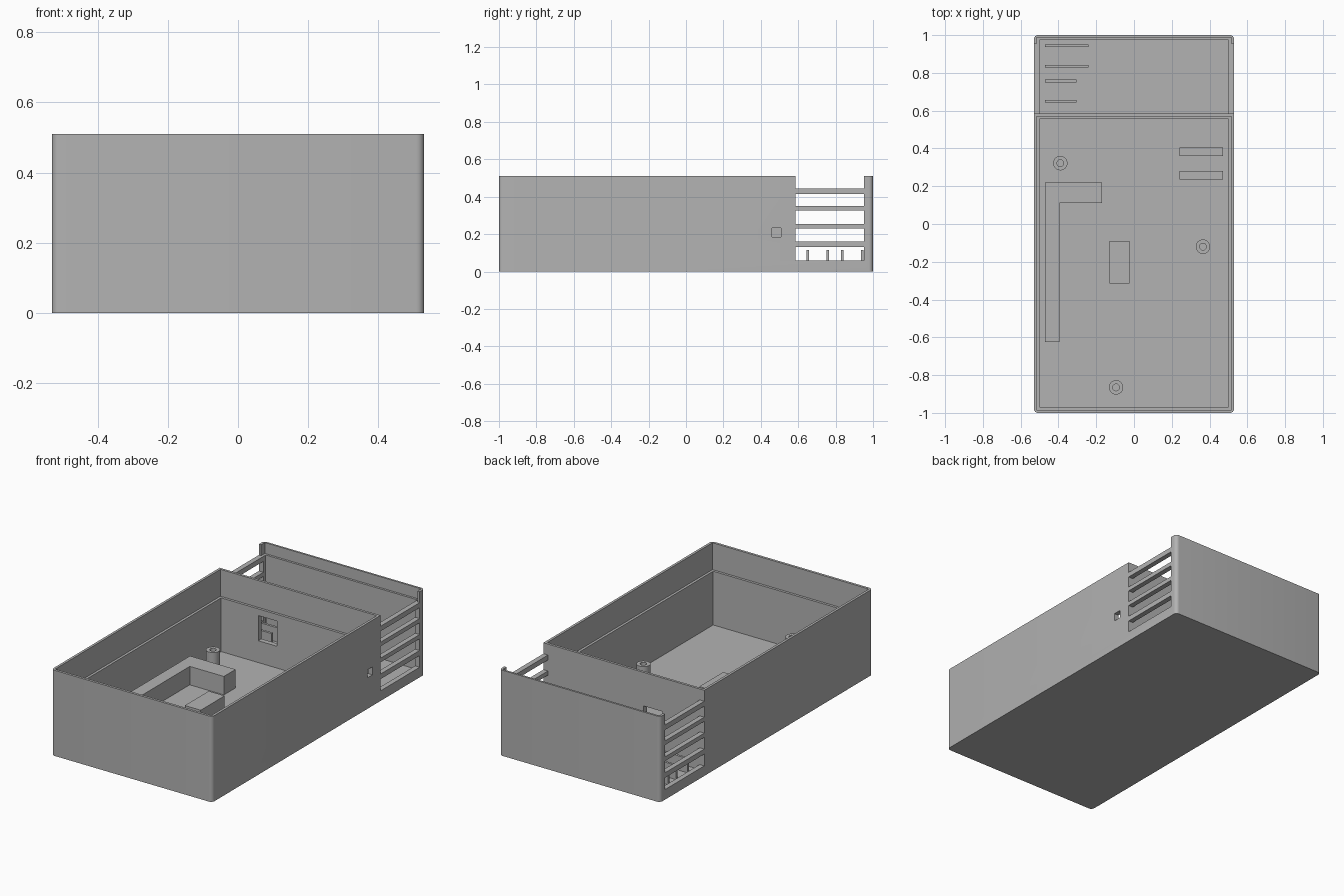
import bpy
import bmesh
from mathutils import Matrix

cube = bpy.data.objects.get("Cube")
if cube:
    bpy.data.objects.remove(cube, do_unlink=True)

gray = bpy.data.materials.new("plain_gray")
gray.use_nodes = True
GRAY = (0.45, 0.45, 0.45, 1)
gray.diffuse_color = GRAY
gray.node_tree.nodes["Principled BSDF"].inputs["Base Color"].default_value = GRAY


def finish(name, bm):
    mesh = bpy.data.meshes.new(name)
    bm.to_mesh(mesh)
    bm.free()
    mesh.materials.append(gray)
    obj = bpy.data.objects.new(name, mesh)
    bpy.context.collection.objects.link(obj)
    return obj


def box(name, x, y, z, corner=0):
    """Box from (min, max) ranges, with optional rounded upright edges."""
    bm = bmesh.new()
    bmesh.ops.create_cube(bm, size=1)
    for v in bm.verts:
        v.co = [r[0] if c < 0 else r[1] for c, r in zip(v.co, (x, y, z))]
    if corner:
        upright = [e for e in bm.edges
                   if abs(e.verts[0].co.z - e.verts[1].co.z) > 0.01]
        bmesh.ops.bevel(bm, geom=upright, offset=corner, segments=6,
                        profile=0.5, affect='EDGES')
    return finish(name, bm)


def cylinder(name, x, y, radius, z):
    bm = bmesh.new()
    bmesh.ops.create_cone(bm, cap_ends=True, segments=32, radius1=radius,
                          radius2=radius, depth=z[1] - z[0],
                          matrix=Matrix.Translation((x, y, sum(z) / 2)))
    return finish(name, bm)


def cut(target, cutter):
    cutter.hide_render = True
    mod = target.modifiers.new("cut", 'BOOLEAN')
    mod.operation = 'DIFFERENCE'
    mod.solver = 'EXACT'
    mod.object = cutter
    bpy.context.view_layer.objects.active = target
    bpy.ops.object.modifier_apply(modifier=mod.name)
    bpy.data.objects.remove(cutter, do_unlink=True)


def smooth(obj):
    bpy.ops.object.select_all(action='DESELECT')
    obj.select_set(True)
    bpy.context.view_layer.objects.active = obj
    bpy.ops.object.shade_smooth_by_angle(angle=0.6)


W, H, FLOOR, OPEN = 0.53, 0.51, 0.03, 0.6
IN, LIP = W - 0.03, W - 0.015          # inner half widths below and at the rim
WALL_FRONT, WALL_BACK = 0.555, 0.585   # partition between the two bays

# Case: tray with two bays, each with a stepped rim
case = box("case", (-W, W), (-1, 1), (0, H), corner=0.022)
cut(case, box("main_bay", (-IN, IN), (-0.97, WALL_FRONT), (FLOOR, OPEN)))
cut(case, box("main_rim", (-LIP, LIP), (-0.985, WALL_FRONT + 0.015), (0.35, OPEN)))
cut(case, box("rear_bay", (-IN, IN), (WALL_BACK, 0.975), (FLOOR, OPEN)))
cut(case, box("rear_rim", (-LIP, LIP), (WALL_BACK, 0.988), (0.445, OPEN)))

# Vent slots through both sides of the rear bay, the top one open
for z in ((0.06, 0.13), (0.16, 0.23), (0.255, 0.325), (0.35, 0.415), (0.445, OPEN)):
    cut(case, box("vent", (-OPEN, OPEN), (WALL_BACK, 0.953), z))

# Cable window in the partition and small port in the left wall
cut(case, box("window", (-0.255, -0.13), (0.5, 0.65), (0.16, 0.31)))
cut(case, box("port", (0.45, OPEN), (0.46, 0.508), (0.185, 0.232)))
smooth(case)

# Thin ribs on the rear floor
for y, end in ((0.65, -0.305), (0.757, -0.305), (0.835, -0.24), (0.943, -0.24)):
    box("rear_rib", (-0.47, end), (y - 0.007, y + 0.007), (FLOOR, 0.115))

# L-shaped ledge and rectangular pad in the main bay
box("ledge_long", (-0.47, -0.395), (-0.625, 0.11), (FLOOR, 0.14))
box("ledge_short", (-0.47, -0.17), (0.11, 0.22), (FLOOR, 0.14))
box("pad", (-0.13, -0.025), (-0.315, -0.09), (FLOOR, 0.14))

# Pair of support bars beside the port
for y in (0.235, 0.36):
    box("support_bar", (0.24, 0.47), (y, y + 0.045), (FLOOR, 0.11))

# Hollow screw posts
for x, y in ((-0.39, 0.322), (0.365, -0.12), (-0.095, -0.865)):
    post = cylinder("screw_post", x, y, 0.038, (FLOOR, 0.16))
    cut(post, cylinder("screw_hole", x, y, 0.018, (0.05, 0.2)))
    smooth(post)
